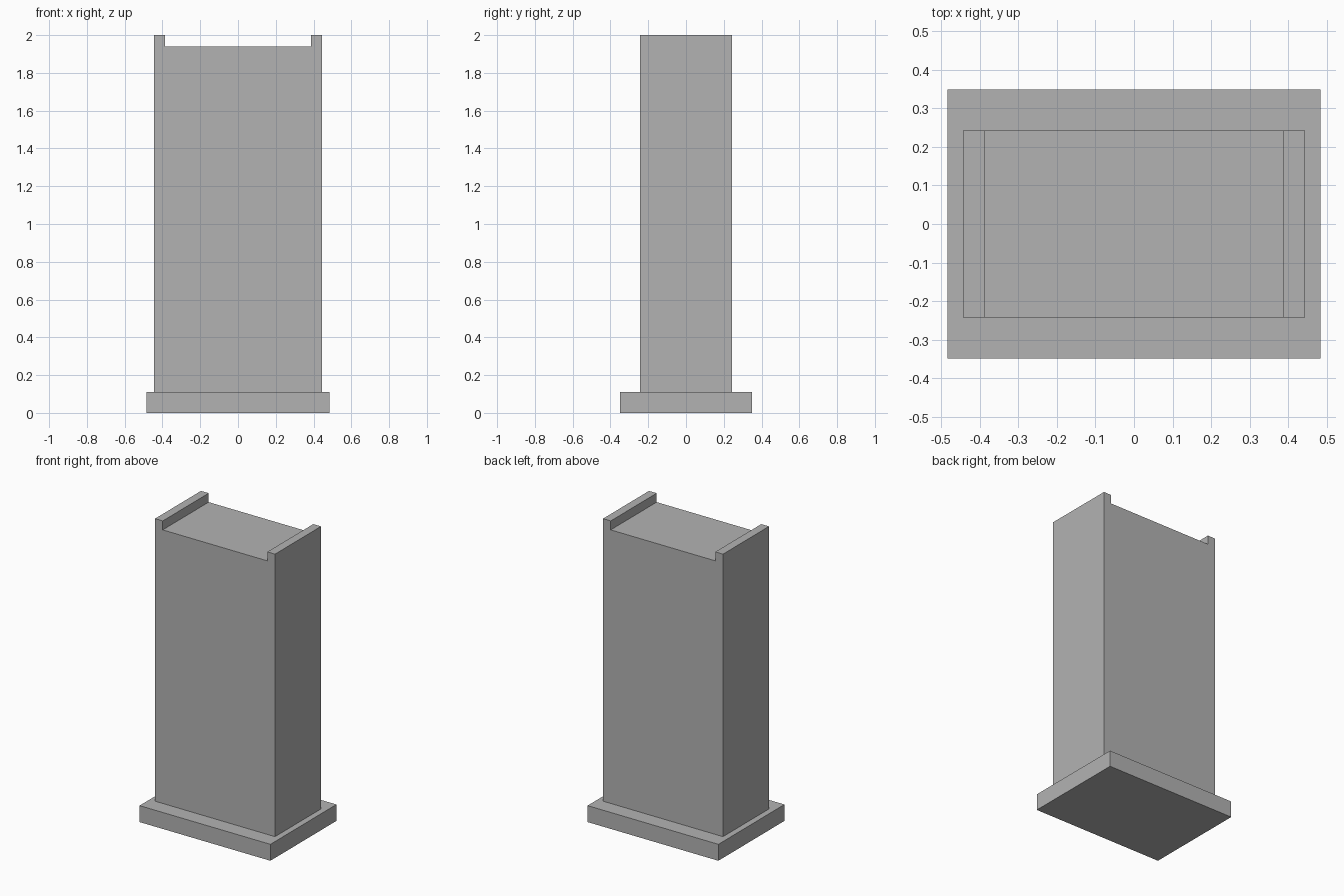
import bpy
import bmesh

cube = bpy.data.objects.get("Cube")
if cube:
    bpy.data.objects.remove(cube, do_unlink=True)

# Single plain grey material
grey = bpy.data.materials.new("plain_grey")
grey.use_nodes = True
grey.diffuse_color = (0.45, 0.45, 0.45, 1)
grey.node_tree.nodes["Principled BSDF"].inputs["Base Color"].default_value = grey.diffuse_color


def extrude_profile(name, profile, half_depth):
    """Extrude a front (x, z) outline from -half_depth to +half_depth in y."""
    bm = bmesh.new()
    face = bm.faces.new([bm.verts.new((x, -half_depth, z)) for x, z in profile])
    result = bmesh.ops.extrude_face_region(bm, geom=[face])
    moved = [v for v in result["geom"] if isinstance(v, bmesh.types.BMVert)]
    bmesh.ops.translate(bm, verts=moved, vec=(0, 2 * half_depth, 0))
    bmesh.ops.recalc_face_normals(bm, faces=bm.faces)
    mesh = bpy.data.meshes.new(name)
    bm.to_mesh(mesh)
    bm.free()
    mesh.materials.append(grey)
    obj = bpy.data.objects.new(name, mesh)
    bpy.context.collection.objects.link(obj)
    return obj


def mirrored(right_half):
    """Complete a symmetric outline from its +x half, listed bottom to top."""
    return right_half + [(-x, z) for x, z in reversed(right_half)]


BASE_TOP, DECK, TOP = 0.11, 1.94, 2.0
BODY_X, LIP_X = 0.444, 0.387

# Wide foot slab
extrude_profile("base_slab", mirrored([(0.484, 0), (0.484, BASE_TOP)]), 0.349)

# Tall body with a raised lip along each side of the top
extrude_profile("pillar_body", mirrored([
    (BODY_X, BASE_TOP), (BODY_X, TOP), (LIP_X, TOP), (LIP_X, DECK)]), 0.243)
